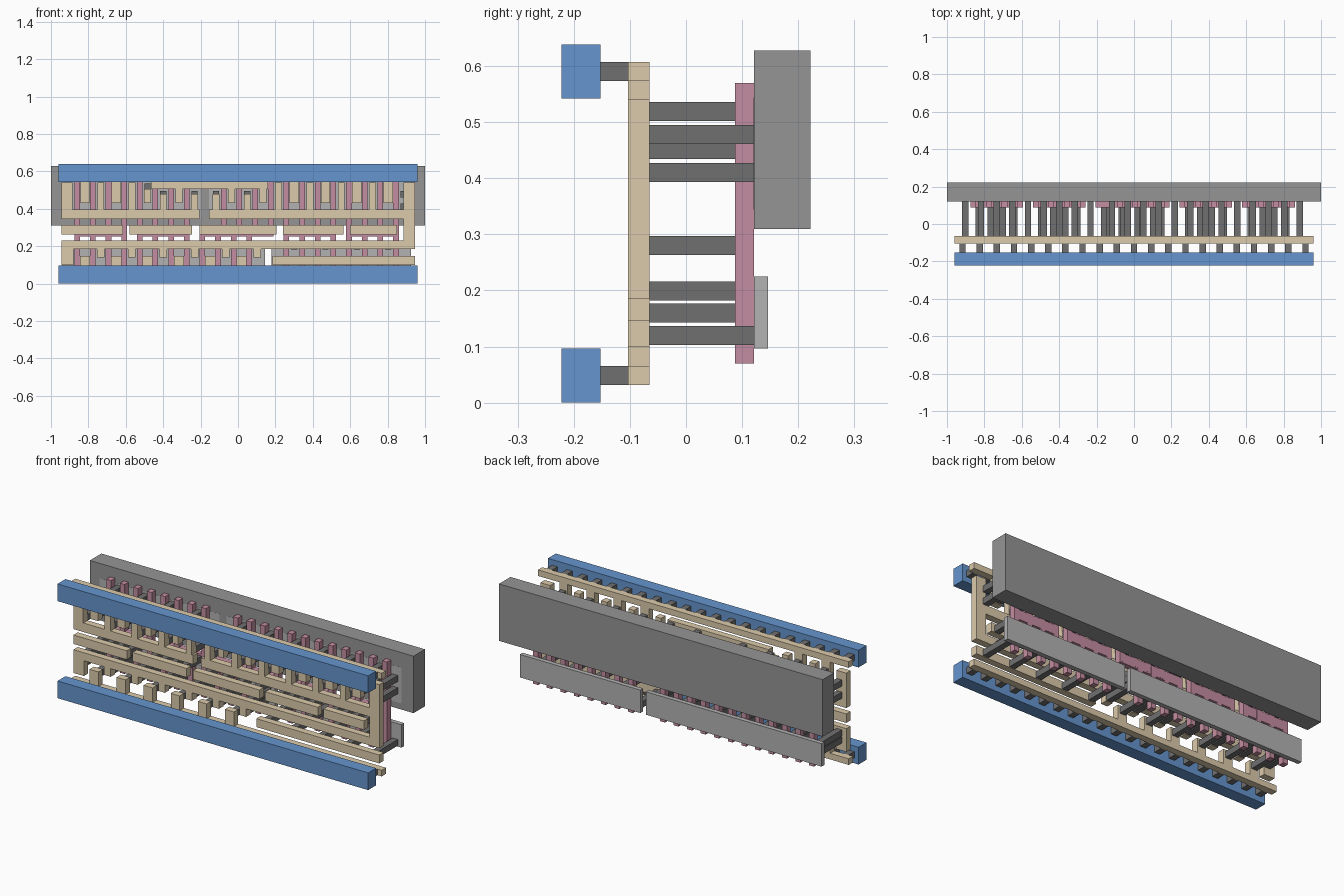
import bpy

if "Cube" in bpy.data.objects:
    bpy.data.objects.remove(bpy.data.objects["Cube"])


def material(name, r, g, b):
    m = bpy.data.materials.new(name)
    m.diffuse_color = (r, g, b, 1)
    m.use_nodes = True
    m.node_tree.nodes["Principled BSDF"].inputs["Base Color"].default_value = m.diffuse_color
    return m


BLUE = material("blue", 0.13, 0.30, 0.62)
TAN = material("tan", 0.72, 0.60, 0.41)
PINK = material("pink", 0.56, 0.27, 0.36)
DARK = material("dark_grey", 0.16, 0.16, 0.16)
MID = material("mid_grey", 0.30, 0.30, 0.30)
LIGHT = material("light_grey", 0.45, 0.45, 0.45)

FACES = [(0, 1, 3, 2), (4, 6, 7, 5), (0, 4, 5, 1), (2, 3, 7, 6), (0, 2, 6, 4), (1, 5, 7, 3)]


def box(name, x0, x1, z0, z1, y0, y1, mat):
    me = bpy.data.meshes.new(name)
    me.from_pydata([(x, y, z) for x in (x0, x1) for y in (y0, y1) for z in (z0, z1)], [], FACES)
    me.materials.append(mat)
    ob = bpy.data.objects.new(name, me)
    bpy.context.collection.objects.link(ob)
    return ob


def strap(name, x0, x1, z0, z1):
    box(name, x0, x1, z0, z1, -0.103, -0.065, TAN)


def finger(name, x, z0, z1, w):
    strap(name, x - w / 2, x + w / 2, z0, z1)


def gate(x, z0, z1):
    box("gate_bar", x - 0.015, x + 0.015, z0, z1, 0.087, 0.121, PINK)


def pin(name, x, z, y0=-0.065, y1=0.121):
    h = 0.017
    box(name, x - h, x + h, z - h, z + h, y0, y1, DARK)


# Power rails with their strips and short pins
for z in (0.0485, 0.5906):
    box("power_rail", -0.96, 0.96, z - 0.048, z + 0.048, -0.222, -0.152, BLUE)
    strap("rail_strip", -0.96, 0.96, z - 0.017, z + 0.017)
    for i in range(21):
        pin("rail_pin", -0.917 + 0.0917 * i, z, -0.152, -0.103)

# Back slabs
box("well_slab", -1, 1, 0.31, 0.628, 0.121, 0.222, MID)
box("upper_plate_left", -0.94, -0.20, 0.344, 0.544, 0.1205, 0.146, LIGHT)
box("upper_plate_right", -0.155, 0.925, 0.344, 0.544, 0.1205, 0.146, LIGHT)
box("lower_plate_left", -0.94, 0.145, 0.097, 0.225, 0.121, 0.146, LIGHT)
box("lower_plate_right", 0.18, 0.925, 0.097, 0.225, 0.121, 0.146, LIGHT)

# Gate bars: straight groups at each side, an offset group in the middle
P = 0.0837
L0, R0 = -0.86, -0.076
for i in range(8):
    gate(L0 + P * i, 0.07, 0.57)
    gate(R0 + P * (i + 4), 0.07, 0.57)
for i in range(4):
    gate(L0 + P * (i + 8), 0.07, 0.3)
    gate(R0 + P * i, 0.26, 0.57)

# Joining pads, input straps and their pins
groups = [(L0, L0 + 3 * P, -0.945, -0.615), (L0 + 4 * P, L0 + 7 * P, -0.58, -0.245),
          (L0 + 8 * P, R0 + 3 * P, -0.205, 0.205), (R0 + 4 * P, R0 + 7 * P, 0.24, 0.565),
          (R0 + 8 * P, R0 + 11 * P, 0.60, 0.85)]
for a, b, s0, s1 in groups:
    box("gate_pad", a - 0.015, b + 0.015, 0.253, 0.307, 0.088, 0.1205, PINK)
    strap("input_strap", s0, s1, 0.262, 0.312)
    for k in range(4):
        pin("input_pin", a + 0.03 + (b - a - 0.06) * k / 3, 0.28, y1=0.088)

# Upper left comb, upper bridge, upper right comb
strap("comb_bar_left", -0.945, -0.205, 0.345, 0.395)
strap("comb_bar_right", -0.155, 0.89, 0.345, 0.395)
strap("bridge_bar", -0.465, 0.16, 0.505, 0.543)
strap("comb_end_left", -0.945, -0.885, 0.395, 0.54)
strap("output_column", 0.885, 0.945, 0.185, 0.54)
for i in range(9):
    x = L0 - P / 2 + P * i
    supply, bridge = i in (1, 3), i in (5, 7)
    if supply:
        finger("supply_finger", x, 0.43, 0.574, 0.05)
    elif bridge:
        finger("bridge_finger", x, 0.43, 0.505, 0.036)
    elif i:
        finger("comb_finger", x, 0.395, 0.48 if i > 4 else 0.54, 0.036)
    for z in ((0.451, 0.519) if supply or bridge else (0.41, 0.478)):
        pin("contact_pin", x, z)
for i in range(13):
    x = R0 - P / 2 + P * i
    supply, bridge = i % 2 and i > 4, i in (1, 3)
    if supply:
        finger("supply_finger", x, 0.43, 0.574, 0.05)
    elif bridge:
        finger("bridge_finger", x, 0.43, 0.505, 0.036)
    elif i < 12:
        finger("comb_finger", x, 0.395, 0.48 if i < 4 else 0.54, 0.036)
    for z in ((0.451, 0.519) if supply or bridge else (0.41, 0.478)):
        pin("contact_pin", x, z)

# Lower comb with ground fingers on the left
strap("lower_bar", -0.945, 0.945, 0.185, 0.23)
strap("lower_bar_end", -0.945, -0.88, 0.10, 0.185)
for i in range(13):
    x = L0 - P / 2 + P * i
    if i % 2:
        finger("ground_finger", x, 0.06, 0.147, 0.055)
        pin("contact_pin", x, 0.12)
    else:
        if i:
            finger("lower_finger", x, 0.14, 0.185, 0.04)
        pin("contact_pin", x, 0.16)
        pin("contact_pin", x, 0.199)

# Lower right bar
strap("lower_right_bar", 0.185, 0.945, 0.10, 0.147)
for j in range(9):
    pin("contact_pin", R0 + P * (j + 3.5), 0.199 if j % 2 else 0.12)
